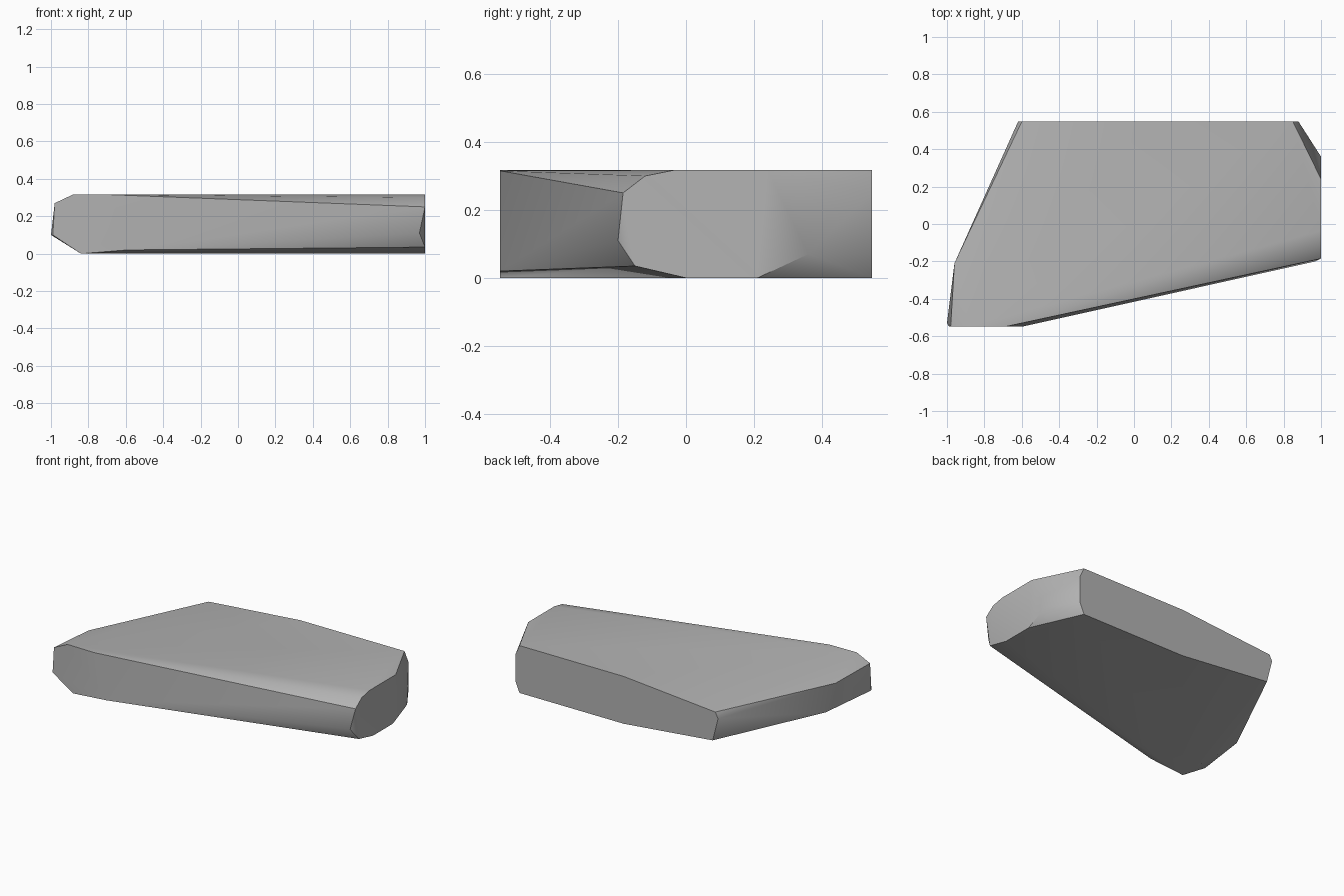
import bpy
import bmesh
import math

# Remove the default object only
default_cube = bpy.data.objects.get("Cube")
if default_cube:
    bpy.data.objects.remove(default_cube, do_unlink=True)

FRONT, BACK, RIGHT, TOP = -0.547, 0.547, 1.0, 0.317


def flat_material(name, colour):
    """Plain single-colour material."""
    material = bpy.data.materials.new(name)
    material.use_nodes = True
    material.diffuse_color = colour
    material.node_tree.nodes["Principled BSDF"].inputs["Base Color"].default_value = colour
    return material


def hull_object(name, points, material):
    """Chipped stone solid: the faceted skin around a set of corner points."""
    bm = bmesh.new()
    for point in points:
        bm.verts.new(point)
    hull = bmesh.ops.convex_hull(bm, input=bm.verts)
    loose = [v for v in hull["geom_interior"] + hull["geom_unused"]
             if isinstance(v, bmesh.types.BMVert)]
    bmesh.ops.delete(bm, geom=list(set(loose)), context="VERTS")
    bmesh.ops.dissolve_limit(bm, angle_limit=math.radians(0.5),
                             verts=bm.verts, edges=bm.edges)
    bmesh.ops.recalc_face_normals(bm, faces=bm.faces)
    mesh = bpy.data.meshes.new(name)
    bm.to_mesh(mesh)
    bm.free()
    mesh.materials.append(material)
    obj = bpy.data.objects.new(name, mesh)
    bpy.context.collection.objects.link(obj)
    return obj


# Narrow cut at the front: (x, z) outline
front_cut = [(-0.99, 0.1), (-0.98, 0.27), (-0.88, TOP), (-0.68, 0.315),
             (-0.59, 0.02), (-0.84, 0)]

# Long back cut, thinning toward one end: (x, z) outline
back_cut = [(0.85, 0), (0.88, 0.07), (0.88, 0.25), (0.85, TOP), (0.08, TOP),
            (-0.6, 0.26), (-0.62, 0.22), (-0.58, 0.065), (0.08, 0)]

# Broad end cut: (y, z) outline
end_cut = [(0, 0), (0.21, 0), (0.36, 0.07), (0.24, TOP), (-0.035, TOP),
           (-0.12, 0.3), (-0.185, 0.25), (-0.15, 0.035)]

# Worn corners between the cuts
worn_corners = [(0.97, -0.2, 0.11), (-1, -0.53, 0.1),
                (-0.96, -0.21, 0.26), (-0.93, -0.15, 0.08)]

corners = [(x, FRONT, z) for x, z in front_cut]
corners += [(x, BACK, z) for x, z in back_cut]
corners += [(RIGHT, y, z) for y, z in end_cut]
corners += worn_corners

stone_grey = flat_material("stone grey", (0.45, 0.45, 0.45, 1))
slab = hull_object("rock_slab", corners, stone_grey)

# Soft worn facets with crisp main edges
bpy.ops.object.select_all(action="DESELECT")
slab.select_set(True)
bpy.context.view_layer.objects.active = slab
bpy.ops.object.shade_smooth_by_angle(angle=math.radians(40))
